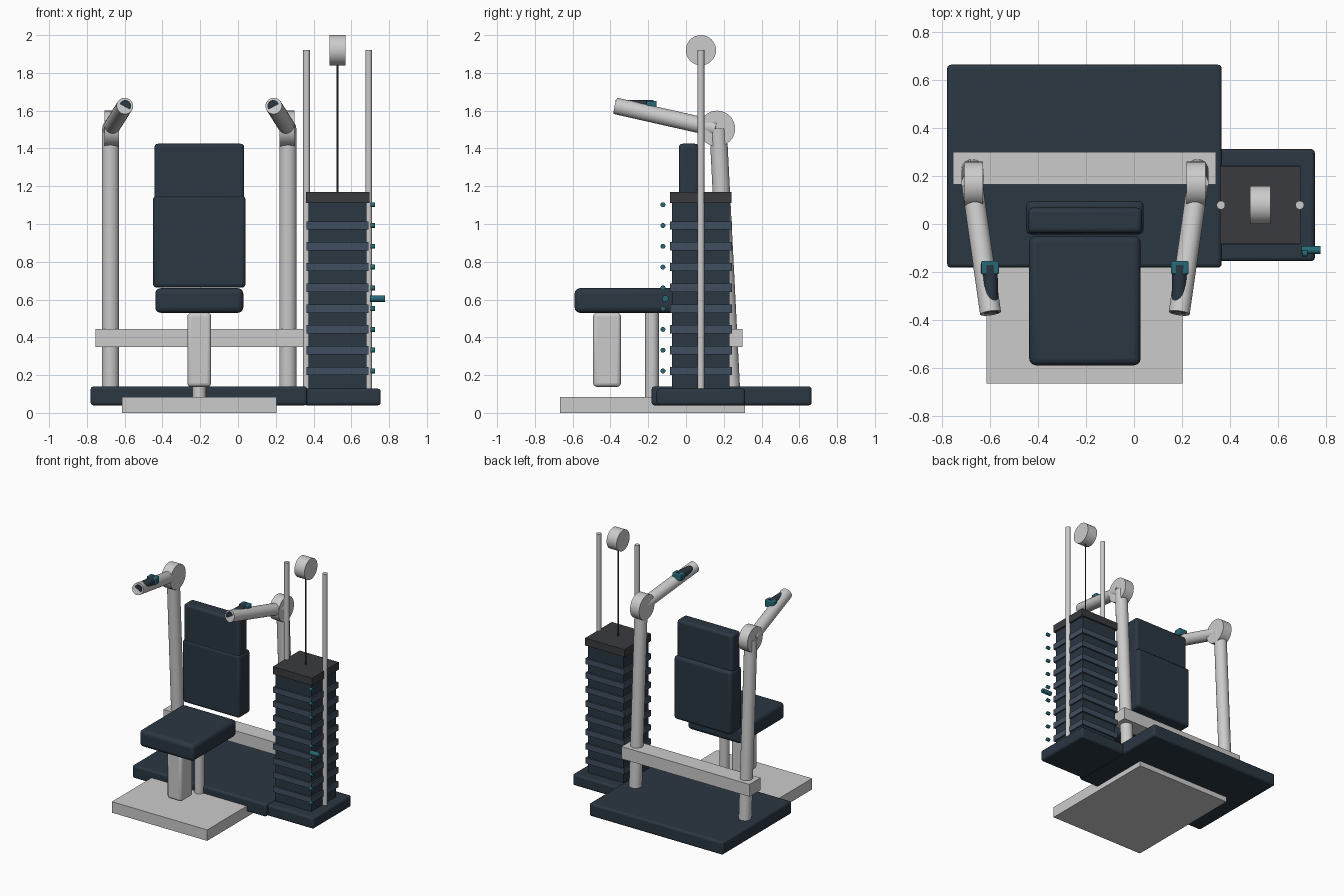
import bpy
from mathutils import Vector

if "Cube" in bpy.data.objects:
    bpy.data.objects.remove(bpy.data.objects["Cube"])


def material(name, rgb):
    m = bpy.data.materials.new(name)
    m.diffuse_color = (*rgb, 1)
    m.use_nodes = True
    m.node_tree.nodes["Principled BSDF"].inputs["Base Color"].default_value = m.diffuse_color
    return m


NAVY = material("navy", (0.024, 0.038, 0.055))
SLATE = material("slate", (0.052, 0.078, 0.115))
CHARCOAL = material("charcoal", (0.042, 0.044, 0.05))
TEAL = material("teal", (0.02, 0.14, 0.18))


def box(name, x, y, z, mat=None, bevel=0.0):
    """Box from (min, max) ranges, with optional rounded edges."""
    lo, hi = Vector((x[0], y[0], z[0])), Vector((x[1], y[1], z[1]))
    bpy.ops.mesh.primitive_cube_add(size=1, location=(lo + hi) / 2)
    o = bpy.context.object
    o.name = name
    o.scale = hi - lo
    bpy.ops.object.transform_apply(location=False, rotation=False, scale=True)
    if mat:
        o.data.materials.append(mat)
    if bevel:
        b = o.modifiers.new("rounding", 'BEVEL')
        b.width, b.segments = bevel, 3
        bpy.ops.object.shade_smooth_by_angle()
    return o


def rod(name, a, b, r, mat=None, sides=32):
    """Cylinder between two points."""
    a, b = Vector(a), Vector(b)
    bpy.ops.mesh.primitive_cylinder_add(vertices=sides, radius=r, depth=(b - a).length,
                                        location=(a + b) / 2)
    o = bpy.context.object
    o.name = name
    o.rotation_euler = (b - a).to_track_quat('Z', 'Y').to_euler()
    if mat:
        o.data.materials.append(mat)
    bpy.ops.object.shade_smooth_by_angle()
    return o


CX = -0.205  # centre line of the bench

# Floor parts
box("foot_plate", (-0.615, 0.203), (-0.667, 0.312), (0, 0.085))
box("main_base", (-0.78, 0.366), (-0.182, 0.665), (0.04, 0.14), NAVY, 0.015)
box("stack_base", (0.35, 0.755), (-0.155, 0.313), (0.04, 0.128), NAVY, 0.015)

# Bench
box("seat", (CX - 0.233, CX + 0.233), (-0.59, -0.05), (0.53, 0.66), NAVY, 0.028)
box("seat_block", (CX - 0.063, CX + 0.063), (-0.492, -0.344), (0.138, 0.53), None, 0.02)
rod("seat_post", (CX, -0.18, 0.08), (CX, -0.18, 0.54), 0.036)
box("upper_back_pad", (CX - 0.238, CX + 0.238), (-0.038, 0.068), (0.69, 1.425), NAVY, 0.02)
box("lower_back_pad", (CX - 0.245, CX + 0.245), (-0.043, 0.096), (0.663, 1.15), NAVY, 0.02)

# Frame and press arms, mirrored about the bench centre line
box("cross_bar", (-0.755, 0.343), (0.165, 0.3), (0.35, 0.445))
for side, s in (("left", -1), ("right", 1)):
    def at(d, y, z):
        return (CX + s * d, y, z)
    rod(side + "_upright", at(0.47, 0.24, 0.13), at(0.47, 0.17, 1.505), 0.046)
    rod(side + "_pivot_disc", at(0.425, 0.165, 1.505), at(0.503, 0.165, 1.505), 0.095)
    rod(side + "_press_arm", at(0.47, 0.16, 1.505), at(0.394, -0.372, 1.625), 0.044)
    rod(side + "_grip", at(0.396, -0.172, 1.625), at(0.392, -0.373, 1.625), 0.031, NAVY)
    box(side + "_grip_collar", (CX + s * 0.396 - 0.037, CX + s * 0.396 + 0.037),
        (-0.21, -0.155), (1.6, 1.652), TEAL, 0.006)

# Weight stack
SX, SY = 0.527, 0.079
box("stack_core", (SX - 0.153, SX + 0.153), (SY - 0.152, SY + 0.152), (0.12, 1.115), NAVY)
for i in range(8):
    z = 0.222 + 0.11 * i
    box(f"weight_plate_{i + 1}", (SX - 0.165, SX + 0.165), (SY - 0.165, SY + 0.165),
        (z - 0.022, z + 0.022), SLATE)
box("stack_cap", (SX - 0.168, SX + 0.168), (SY - 0.163, SY + 0.163), (1.112, 1.17), CHARCOAL)

# Selector markers and pin
for i in range(9):
    z = 0.222 + 0.11 * i
    rod(f"marker_{i + 1}", (0.702, -0.122, z), (0.725, -0.122, z), 0.013, TEAL, 16)
rod("selector_pin", (0.7, -0.109, 0.605), (0.778, -0.109, 0.605), 0.017, TEAL, 16)

# Guide rods, cable and pulley
for name, x in (("inner_guide_rod", 0.363), ("outer_guide_rod", 0.692)):
    rod(name, (x, SY, 0.12), (x, SY, 1.92), 0.018, None, 24)
rod("cable", (SX, SY, 1.16), (SX, SY, 1.88), 0.005, CHARCOAL, 12)
rod("pulley", (SX - 0.043, SY, 1.92), (SX + 0.043, SY, 1.92), 0.08)
